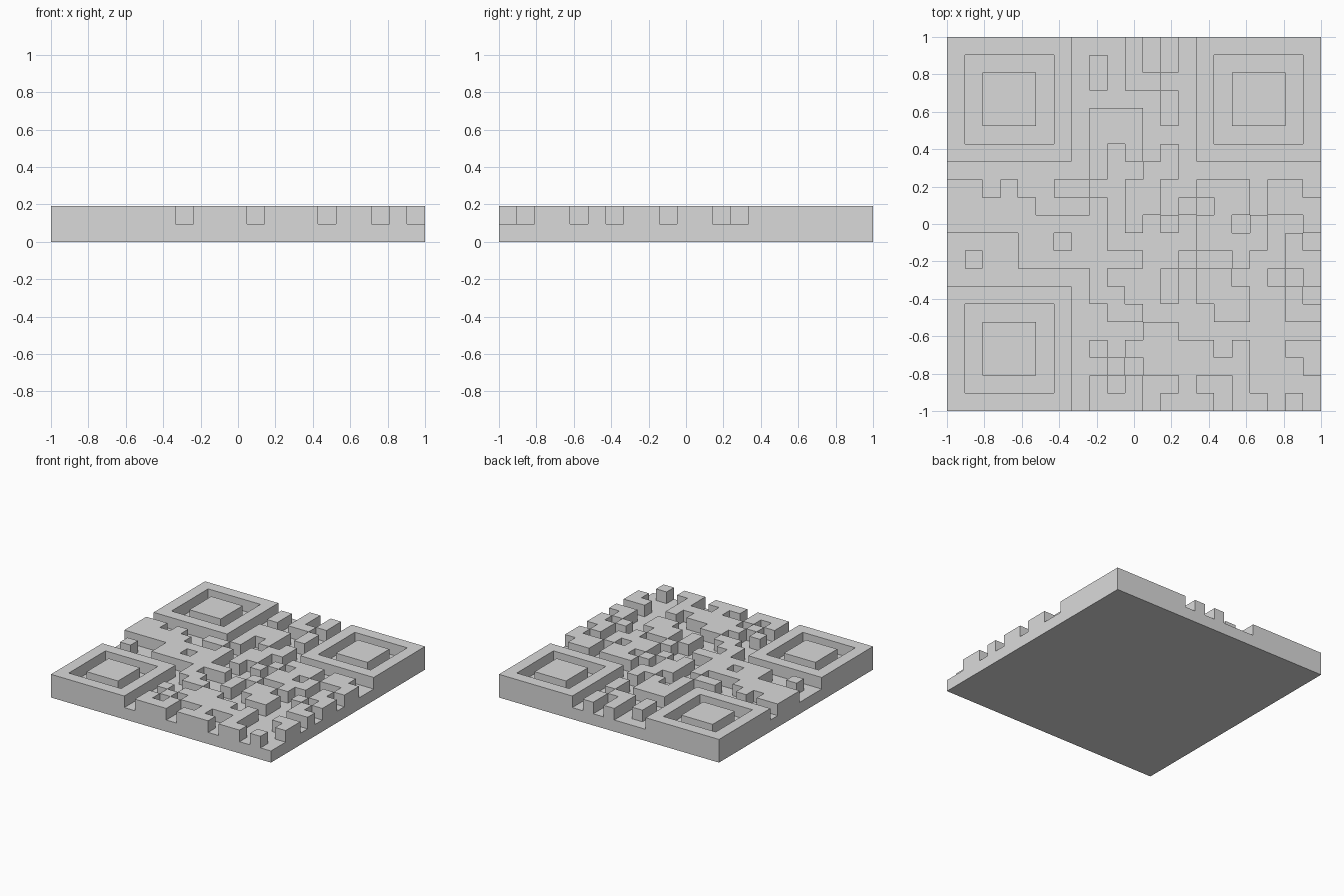
import bpy
import bmesh
import math

N = 21                    # cells along each side
CELL = 2 / N              # cell width, also slab and block height
MESSAGE = "foobarbazquux\n"
FORMAT = "110100101110110"
DATA, CHECK = 19, 7       # bytes of data and of check code


def multiply(a, b):
    """Product in the 256-element field used by the check code."""
    product = 0
    while b:
        if b & 1:
            product ^= a
        a = (a << 1) ^ (0x11D if a & 128 else 0)
        b >>= 1
    return product


def message_bits():
    """Message bytes, padding and check bytes as one bit string."""
    bits = "0100" + format(len(MESSAGE), "08b")
    bits += "".join(format(ord(ch), "08b") for ch in MESSAGE) + "0000"
    data = [int(bits[i:i + 8], 2) for i in range(0, len(bits), 8)]
    while len(data) < DATA:
        data += [0xEC, 0x11]
    data = data[:DATA]
    generator, root = [1], 1
    for _ in range(CHECK):
        generator = [p ^ multiply(q, root)
                     for p, q in zip(generator + [0], [0] + generator)]
        root = multiply(root, 2)
    rest = data + [0] * CHECK
    for i in range(DATA):
        lead = rest[i]
        for j, factor in enumerate(generator):
            rest[i + j] ^= multiply(factor, lead)
    return "".join(format(b, "08b") for b in data + rest[DATA:])


def reserved(r, c):
    far = N - 8
    return (r < 9 and (c < 9 or c >= far)) or (r >= far and c < 9) or 6 in (r, c)


def raised_cells():
    """Set of (row, column) cells that stand up from the slab."""
    cells = set()
    # Timing lines
    for i in range(8, N - 8, 2):
        cells |= {(6, i), (i, 6)}
    # Square corner rings with solid centres
    for top, left in ((0, 0), (0, N - 7), (N - 7, 0)):
        cells |= {(top + r, left + c) for r in range(7) for c in range(7)
                  if max(abs(r - 3), abs(c - 3)) != 2}
    # Format strips beside the corner rings
    near = [(8, c) for c in (0, 1, 2, 3, 4, 5, 7, 8)]
    near += [(r, 8) for r in (7, 5, 4, 3, 2, 1, 0)]
    far = [(N - 1 - i, 8) for i in range(7)] + [(8, N - 8 + i) for i in range(8)]
    for strip in (near, far):
        cells |= {pos for pos, bit in zip(strip, FORMAT) if bit == "1"}
    cells.add((N - 8, 8))
    # Message cells, zigzagging up and down in pairs of columns
    bits = iter(message_bits())
    for turn, right in enumerate((20, 18, 16, 14, 12, 10, 8, 5, 3, 1)):
        rows = range(N) if turn % 2 else reversed(range(N))
        for r in rows:
            for c in (right, right - 1):
                if reserved(r, c):
                    continue
                flip = (r * c % 3 + (r + c) % 2) % 2 == 0
                if (next(bits) == "1") != flip:
                    cells.add((r, c))
    return cells


def add_object(name, bm, material):
    mesh = bpy.data.meshes.new(name)
    bm.to_mesh(mesh)
    bm.free()
    mesh.materials.append(material)
    obj = bpy.data.objects.new(name, mesh)
    bpy.context.collection.objects.link(obj)
    return obj


cube = bpy.data.objects.get("Cube")
if cube:
    bpy.data.objects.remove(cube, do_unlink=True)

grey = bpy.data.materials.new("plain grey")
grey.use_nodes = True
colour = (0.7, 0.7, 0.7, 1)
grey.diffuse_color = colour
grey.node_tree.nodes["Principled BSDF"].inputs["Base Color"].default_value = colour

# Base slab
bm = bmesh.new()
bmesh.ops.create_cube(bm, size=1)
bmesh.ops.scale(bm, vec=(2, 2, CELL), verts=bm.verts)
bmesh.ops.translate(bm, vec=(0, 0, CELL / 2), verts=bm.verts)
add_object("base_slab", bm, grey)

# Raised blocks: keep the wanted cells of a grid and extrude them
raised = raised_cells()
bm = bmesh.new()
bmesh.ops.create_grid(bm, x_segments=N, y_segments=N, size=1)
unwanted = []
for face in bm.faces:
    centre = face.calc_center_median()
    cell = (math.floor((1 - centre.y) / CELL), math.floor((centre.x + 1) / CELL))
    if cell not in raised:
        unwanted.append(face)
bmesh.ops.delete(bm, geom=unwanted, context="FACES")
bmesh.ops.translate(bm, vec=(0, 0, CELL), verts=bm.verts)
tops = bmesh.ops.extrude_face_region(bm, geom=bm.faces[:])["geom"]
bmesh.ops.translate(bm, vec=(0, 0, CELL),
                    verts=[v for v in tops if isinstance(v, bmesh.types.BMVert)])
add_object("raised_blocks", bm, grey)
